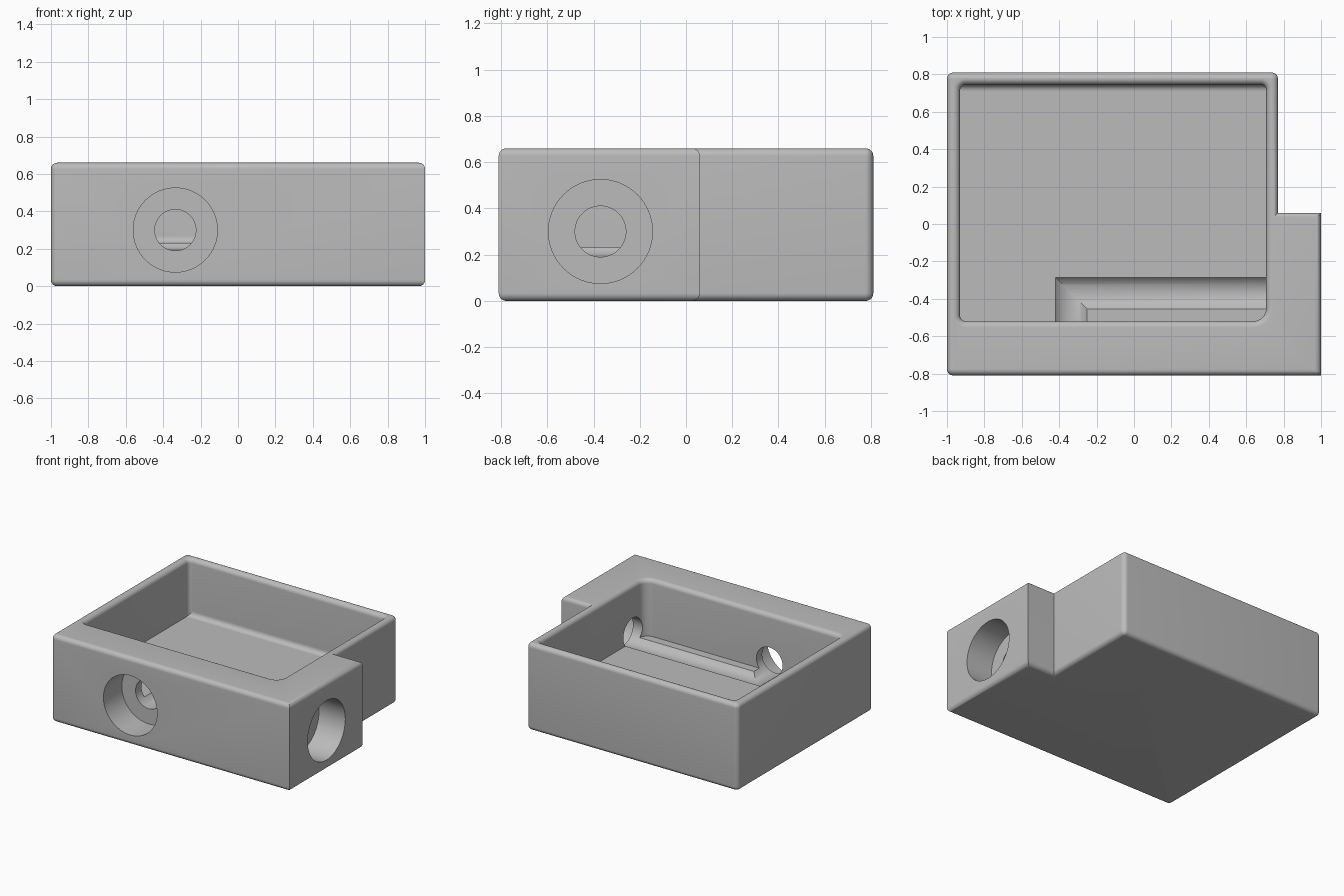
import bpy, bmesh
from math import sin, cos, pi
from mathutils import Vector, Matrix

cube = bpy.data.objects.get("Cube")
if cube:
    bpy.data.objects.remove(cube, do_unlink=True)

HEIGHT, FLOOR, ROUND = 0.66, 0.23, 0.033
BORE_X, BORE_Y, BORE_Z = -0.335, -0.37, 0.30

gray = bpy.data.materials.new("gray plastic")
gray.use_nodes = True
gray.diffuse_color = (0.5, 0.5, 0.5, 1)
gray.node_tree.nodes["Principled BSDF"].inputs["Base Color"].default_value = (0.5, 0.5, 0.5, 1)


def make_object(name, bm):
    bmesh.ops.remove_doubles(bm, verts=bm.verts, dist=1e-5)
    bmesh.ops.recalc_face_normals(bm, faces=bm.faces)
    mesh = bpy.data.meshes.new(name)
    bm.to_mesh(mesh)
    bm.free()
    mesh.materials.append(gray)
    obj = bpy.data.objects.new(name, mesh)
    bpy.context.collection.objects.link(obj)
    return obj


def loft(name, rings):
    """Skin equal rings of points and cap both ends."""
    bm = bmesh.new()
    loops = [[bm.verts.new(p) for p in ring] for ring in rings]
    n = len(loops[0])
    for a, b in zip(loops, loops[1:]):
        for i in range(n):
            j = (i + 1) % n
            bm.faces.new((a[i], a[j], b[j], b[i]))
    bm.faces.new(loops[0])
    bm.faces.new(loops[-1])
    return make_object(name, bm)


def outline(corners, z, inset):
    """Right-angled counterclockwise outline with rounded corners."""
    points = []
    for i, (x, y, radius) in enumerate(corners):
        p = Vector((x, y))
        before = (p - Vector(corners[i - 1][:2])).normalized()
        after = (Vector(corners[(i + 1) % len(corners)][:2]) - p).normalized()
        n1, n2 = Vector((-before.y, before.x)), Vector((-after.y, after.x))
        if radius == 0:
            arc = [p + (n1 + n2) * inset]
        else:
            center = p + (n1 + n2) * radius
            arc = [center - (n1 * cos(t) + n2 * sin(t)) * (radius - inset)
                   for t in (k * pi / 16 for k in range(9))]
        points += [(q.x, q.y, z) for q in arc]
    return points


quarter = [k * pi / 16 for k in range(9)]

# Housing block with its side step and rounded horizontal edges
r = ROUND + 0.002
plan = [(-1, -0.81, r), (1, -0.81, 0), (1, 0.06, 0),
        (0.77, 0.06, 0), (0.77, 0.81, r), (-1, 0.81, r)]
levels = [(ROUND * (1 - cos(t)), ROUND * (1 - sin(t))) for t in quarter]
levels += [(HEIGHT - z, d) for z, d in reversed(levels)]
housing = loft("housing", [outline(plan, z, d) for z, d in levels])

# Open tray, flared at the top for a rounded rim
tray = [(-0.93, -0.52, 0.03), (0.707, -0.52, 0.07),
        (0.707, 0.745, 0.03), (-0.93, 0.745, 0.03)]
levels = [(FLOOR, 0)]
levels += [(HEIGHT - ROUND * (1 - sin(t)), -ROUND * (1 - cos(t))) for t in quarter]
levels.append((HEIGHT + 0.1, -ROUND))
cutters = [loft("tray_cutter", [outline(tray, z, d) for z, d in levels])]

# Mitred elbow bore from the front wall to the side wall
circle = [(0.11 * cos(k * pi / 32), BORE_Z + 0.11 * sin(k * pi / 32)) for k in range(64)]
cutters.append(loft("bore_cutter", [
    [(BORE_X - o, -0.9, z) for o, z in circle],
    [(BORE_X - o, BORE_Y + o, z) for o, z in circle],
    [(1.1, BORE_Y + o, z) for o, z in circle]]))

# Wide counterbores on the front and the side
for name, center, turn, axis in (
        ("front_counterbore", (BORE_X, -0.81, BORE_Z), pi / 2, "X"),
        ("side_counterbore", (1, BORE_Y, BORE_Z), pi / 2, "Y")):
    bm = bmesh.new()
    bmesh.ops.create_cone(bm, cap_ends=True, segments=64, radius1=0.225,
                          radius2=0.225, depth=0.44,
                          matrix=Matrix.Translation(center) @ Matrix.Rotation(turn, 4, axis))
    cutters.append(make_object(name, bm))

bpy.context.view_layer.objects.active = housing
for cutter in cutters:
    mod = housing.modifiers.new(cutter.name, "BOOLEAN")
    mod.operation, mod.solver, mod.object = "DIFFERENCE", "EXACT", cutter
    bpy.ops.object.modifier_apply(modifier=mod.name)
    bpy.data.objects.remove(cutter, do_unlink=True)

# Concave fillet where the tray floor meets the back wall
cove = [(0.75, FLOOR - 0.005), (0.71, FLOOR - 0.005)]
cove += [(0.71 + 0.035 * sin(t), FLOOR + 0.035 * (1 - cos(t))) for t in quarter]
cove.append((0.75, FLOOR + 0.035))
fillet = loft("floor_fillet", [[(x, y, z) for y, z in cove] for x in (-0.94, 0.715)])

# Smooth the rounded surfaces and keep hard edges
for obj in (housing, fillet):
    bpy.ops.object.select_all(action="DESELECT")
    obj.select_set(True)
    bpy.context.view_layer.objects.active = obj
    bpy.ops.object.shade_smooth_by_angle(angle=pi / 6)
